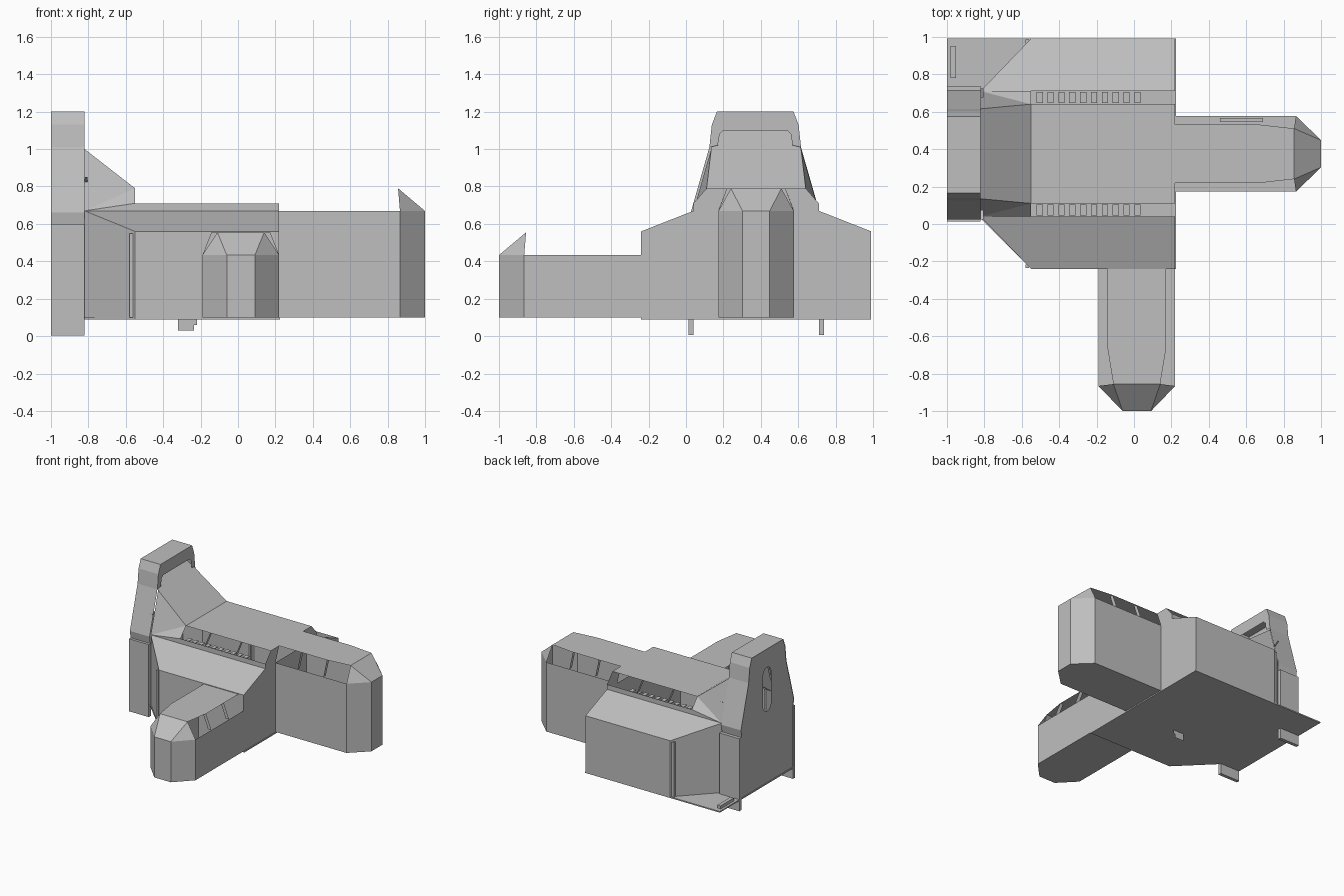
import bpy, bmesh, math

if "Cube" in bpy.data.objects:
    bpy.data.objects.remove(bpy.data.objects["Cube"])

YC = 0.375   # centre line of the hall and tower
grey = bpy.data.materials.new("plain_grey")
grey.diffuse_color = (0.52, 0.52, 0.52, 1)
grey.use_nodes = True
grey.node_tree.nodes["Principled BSDF"].inputs["Base Color"].default_value = grey.diffuse_color


def build(name, faces):
    """Mesh object from a few polygons, shared corners welded."""
    bm = bmesh.new()
    for f in faces:
        bm.faces.new([bm.verts.new(p) for p in f])
    bmesh.ops.remove_doubles(bm, verts=bm.verts, dist=0.0005)
    bmesh.ops.recalc_face_normals(bm, faces=bm.faces)
    return finish(name, bm)


def finish(name, bm):
    me = bpy.data.meshes.new(name)
    bm.to_mesh(me)
    bm.free()
    me.materials.append(grey)
    ob = bpy.data.objects.new(name, me)
    bpy.context.collection.objects.link(ob)
    return ob


def box(name, x0, x1, y0, y1, z0, z1):
    bm = bmesh.new()
    bmesh.ops.create_cube(bm, size=1)
    for v in bm.verts:
        v.co = ((x0 + x1) / 2 + v.co.x * (x1 - x0),
                (y0 + y1) / 2 + v.co.y * (y1 - y0),
                (z0 + z1) / 2 + v.co.z * (z1 - z0))
    return finish(name, bm)


def prism(name, outline, z0, z1):
    n = len(outline)
    lo = [(x, y, z0) for x, y in outline]
    hi = [(x, y, z1) for x, y in outline]
    sides = [[lo[i], lo[(i + 1) % n], hi[(i + 1) % n], hi[i]] for i in range(n)]
    return build(name, [lo, hi] + sides)


def wing(name, P, u0, w, r, r2, t, h, ribs):
    """Wing with blunt end, raised flat roof and open window band."""
    H, us, ur = h + 0.122, 0.865, 0.855
    plan = [(u0, -w), (us, -w), (1, -t), (1, t), (us, w), (u0, w)]
    walls = [[P(*a, 0.1), P(*b, 0.1), P(*b, h), P(*a, h)]
             for a, b in zip(plan, plan[1:])]
    build(name + "_walls", walls + [[P(*p, 0.1) for p in plan]])
    roof = [(u0, -r), (0.66, -r), (ur, -r2), (ur, r2), (0.66, r), (u0, r)]
    faces = [[P(*p, H) for p in roof],
             [P(1, -t, h), P(1, t, h), P(ur, r2, H), P(ur, -r2, H)]]
    for s in (-1, 1):
        faces.append([P(us, s * w, h), P(1, s * t, h), P(ur, s * r2, H)])
    build(name + "_roof", faces)
    # slanted window ribs
    bars = [[P(u, s * w, h), P(u, s * r, H),
             P(u, s * (r - 0.03), H), P(u, s * (w - 0.03), h)]
            for u in ribs for s in (-1, 1)]
    build(name + "_window_ribs", bars)


wing("east_wing", lambda u, v, z: (u, YC + v, z),
     0.22, 0.202, 0.157, 0.135, 0.072, 0.668, (0.42, 0.655))
wing("front_wing", lambda u, v, z: (0.015 + v, -u, z),
     0.24, 0.205, 0.157, 0.125, 0.075, 0.433, (0.43, 0.66))

# ground plate with the open rear corner
prism("floor_plate", [(-1, 0.04), (-0.82, 0.03), (-0.55, -0.24), (0.225, -0.24),
                      (0.225, 0.99), (-1, 0.99)], 0.09, 0.1)

# side aisles, clerestory and fins, mirrored about the hall axis
for s, side in ((-1, "front"), (1, "rear")):
    def Q(x, d, z, s=s):
        return (x, YC + s * d, z)
    build(side + "_aisle", [
        [Q(-0.82, 0.335, 0.67), Q(0.22, 0.335, 0.67), Q(0.22, 0.615, 0.56), Q(-0.55, 0.615, 0.56)],
        [Q(-0.55, 0.615, 0.1), Q(0.22, 0.615, 0.1), Q(0.22, 0.615, 0.56), Q(-0.55, 0.615, 0.56)],
        [Q(-0.82, 0.335, 0.1), Q(-0.55, 0.615, 0.1), Q(-0.55, 0.615, 0.56), Q(-0.82, 0.335, 0.67)],
        [Q(-0.55, 0.335, 0.67), Q(0.22, 0.335, 0.67), Q(0.22, 0.335, 0.71), Q(-0.55, 0.335, 0.71)]])
    build(side + "_slope_side", [
        [Q(-0.55, 0.335, 0.67), Q(-0.55, 0.335, 0.71), Q(-0.82, 0.335, 0.67)],
        [Q(-0.55, 0.335, 0.71), Q(-0.55, 0.265, 0.79), Q(-0.82, 0.335, 0.67)],
        [Q(-0.55, 0.265, 0.79), Q(-0.82, 0.24, 1.0), Q(-0.82, 0.335, 0.67)]])
    build(side + "_clerestory_ribs", [
        [Q(x, 0.335, 0.71), Q(x, 0.265, 0.79), Q(x, 0.235, 0.79), Q(x, 0.305, 0.71)]
        for x in (-0.33, -0.05)])
    build(side + "_east_gable", [[Q(0.22, 0.335, 0.67), Q(0.22, 0.335, 0.71),
          Q(0.22, 0.265, 0.79), Q(0.22, 0.157, 0.79), Q(0.22, 0.202, 0.67)]])
    for i in range(10):
        x = -0.52 + 0.058 * i
        ya, yb = sorted((YC + s * 0.27, YC + s * 0.33))
        box(side + "_window_slat", x, x + 0.033, ya, yb, 0.695, 0.7)
    ya, yb = sorted((YC + s * 0.335, YC + s * 0.362))
    box(side + "_tower_fin", -1, -0.82, ya, yb, 0.005, 0.6)
    # small whisker on the tower flank
    build(side + "_whisker", [[Q(-0.82, 0.3, 0.825), Q(-0.805, 0.3, 0.825),
                               Q(-0.805, 0.35, 0.85), Q(-0.82, 0.35, 0.85)]])

# hall end wall and roof rising into the tower
build("hall_east_wall", [[(0.22, -0.24, 0.1), (0.22, 0.99, 0.1), (0.22, 0.99, 0.56),
                          (0.22, 0.71, 0.67), (0.22, 0.04, 0.67), (0.22, -0.24, 0.56)]])
path = [(0.22, 0.265, 0.79), (-0.55, 0.265, 0.79), (-0.82, 0.24, 1.0), (-0.97, 0.21, 1.117)]
build("hall_roof", [[(a[0], YC - a[1], a[2]), (a[0], YC + a[1], a[2]),
                     (b[0], YC + b[1], b[2]), (b[0], YC - b[1], b[2])]
                    for a, b in zip(path, path[1:])])

# tower shell
TC = 0.37
half = [(0.335, 0.1), (0.335, 0.6), (0.345, 0.66), (0.245, 1.01), (0.232, 1.13), (0.205, 1.2)]
loop = [(TC - d, z) for d, z in half] + [(TC + d, z) for d, z in reversed(half)]
build("tower_shell", [[(-1, *a), (-0.82, *a), (-0.82, *b), (-1, *b)]
                      for a, b in zip(loop, loop[1:])])

# arched frame facing the hall roof
arch = [(0.245, 1.01), (0.2, 1.02), (0.19, 1.08), (0.17, 1.1)]
outer = half[4:]
build("tower_arch", [[(-0.82, TC - d, z) for d, z in arch[:1] + outer] +
                     [(-0.82, TC + d, z) for d, z in outer[::-1] + arch] +
                     [(-0.82, TC - d, z) for d, z in arch[:0:-1]]])

# tower back wall with a round-ended slot
slot = []
for i in range(16):
    a = math.tau * (i + 0.5) / 16
    slot.append((TC + 0.05 * math.cos(a),
                 0.865 + 0.05 * math.sin(a) + (0.13 if math.sin(a) > 0 else -0.13)))
bm = bmesh.new()
for ring in (loop, slot):
    vs = [bm.verts.new((-0.995, y, z)) for y, z in ring]
    for i, v in enumerate(vs):
        bm.edges.new((v, vs[(i + 1) % len(vs)]))
bmesh.ops.triangle_fill(bm, edges=bm.edges[:], use_beauty=True, normal=(-1, 0, 0))
bmesh.ops.dissolve_limit(bm, angle_limit=0.01, verts=bm.verts, edges=bm.edges)
finish("tower_back_wall", bm)

# small fittings
build("keel_plate", [[(-0.32, 0.2, 0.03), (-0.235, 0.2, 0.03), (-0.235, 0.2, 0.06),
                      (-0.22, 0.2, 0.06), (-0.22, 0.2, 0.1), (-0.32, 0.2, 0.1)]])
box("yard_bench", -0.98, -0.95, 0.78, 0.95, 0.1, 0.125)
box("wing_bench", 0.46, 0.69, 0.545, 0.565, 0.1, 0.3)
for s in (-1, 1):
    box("aisle_corner_post", -0.58, -0.56, YC + s * 0.6 - 0.01, YC + s * 0.6 + 0.01, 0.1, 0.55)
